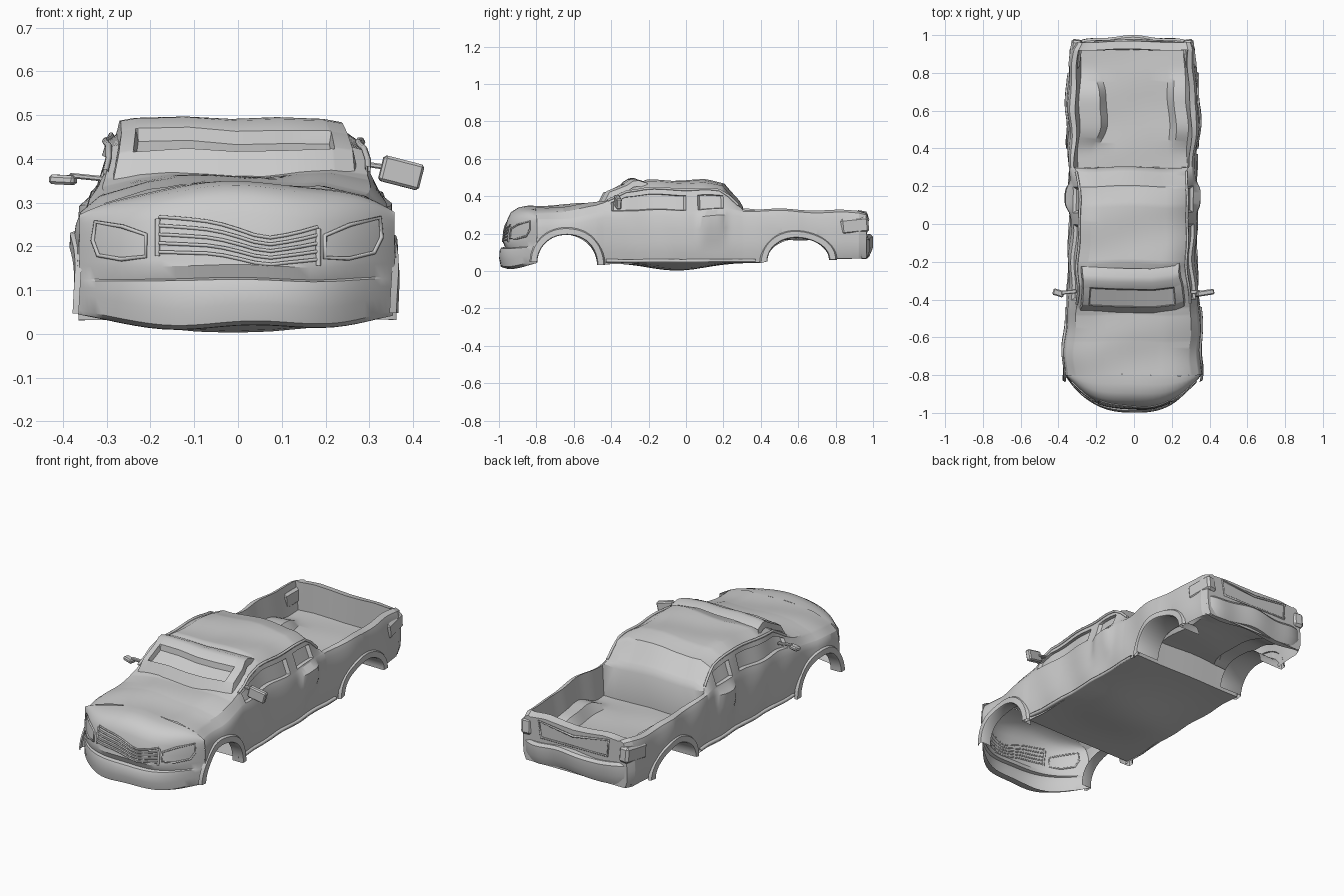
import bpy, bmesh, math
from math import sin, cos, pi, exp

if "Cube" in bpy.data.objects:
    bpy.data.objects.remove(bpy.data.objects["Cube"])

def dent(p):
    """Gentle crumple shared by every part."""
    x, y, z = p
    up = min(1, max(0, z / 0.3))
    return (x - 0.006 + 0.005 * sin(13 * y + 1) * up + 0.004 * sin(24 * y + 9 * z),
            y + 0.005 * sin(14 * x + 2) * up,
            z + up * (0.006 * sin(17 * x + 5 * y) + 0.004 * sin(19 * y - 6 * x)))

def finish(name, bm, angle=32):
    me = bpy.data.meshes.new(name)
    bm.to_mesh(me)
    bm.free()
    ob = bpy.data.objects.new(name, me)
    bpy.context.collection.objects.link(ob)
    bpy.ops.object.select_all(action='DESELECT')
    ob.select_set(True)
    bpy.context.view_layer.objects.active = ob
    bpy.ops.object.shade_smooth_by_angle(angle=math.radians(angle))
    return ob

def loft(name, rows, cap_last=False, flip=False):
    """Skin a grid of points; optionally close the last row."""
    bm = bmesh.new()
    v = [[bm.verts.new(dent(p)) for p in r] for r in rows]
    for a, b in zip(v, v[1:]):
        for i in range(len(a) - 1):
            bm.faces.new((a[i], b[i], b[i + 1], a[i + 1]))
    if cap_last:
        bm.faces.new(v[-1])
    if flip:
        bmesh.ops.reverse_faces(bm, faces=bm.faces[:])
    return finish(name, bm)

def box(name, loc, size, rot=(0, 0, 0), bevel=0.006):
    bpy.ops.mesh.primitive_cube_add(size=1, location=loc, rotation=rot)
    ob = bpy.context.object
    ob.name = name
    ob.scale = size
    bpy.ops.object.transform_apply(location=False, rotation=False, scale=True)
    m = ob.modifiers.new("bevel", 'BEVEL')
    m.width = bevel
    return ob

def rod(name, pts, radius=0.004, closed=False):
    cu = bpy.data.curves.new(name, 'CURVE')
    cu.dimensions = '3D'
    cu.bevel_depth = radius
    cu.bevel_resolution = 1
    sp = cu.splines.new('POLY')
    sp.points.add(len(pts) - 1)
    for q, p in zip(sp.points, pts):
        q.co = (*dent(p), 1)
    sp.use_cyclic_u = closed
    ob = bpy.data.objects.new(name, cu)
    bpy.context.collection.objects.link(ob)

def lin(table, t):
    """Linear lookup in rows sorted by their first value."""
    if t <= table[0][0]:
        return table[0][1:]
    for a, b in zip(table, table[1:]):
        if t <= b[0]:
            k = (t - a[0]) / (b[0] - a[0])
            return [p + (q - p) * k for p, q in zip(a[1:], b[1:])]
    return table[-1][1:]

# Body stations: y, half width, belt z, shoulder x, shoulder z, inner x, top z
BODY = [(-0.80, .36, .265, .30, .303, .20, .345), (-0.62, .36, .28, .305, .32, .2, .352),
        (-0.48, .352, .305, .305, .345, .22, .365), (-0.44, .348, .315, .30, .36, .22, .375),
        (-0.32, .342, .32, .29, .425, .23, .44), (-0.2, .337, .32, .287, .44, .23, .482),
        (0.1, .335, .322, .282, .44, .22, .482), (0.2, .335, .322, .282, .425, .22, .465),
        (0.28, .335, .32, .29, .35, .23, .375), (0.30, .335, .318, .30, .335, .24, .34),
        (0.302, .335, .318, .305, .328, .29, .17), (0.6, .348, .312, .305, .322, .285, .17),
        (0.92, .328, .312, .29, .322, .27, .17), (0.923, .328, .312, .29, .322, .27, .322),
        (0.965, .31, .305, .275, .312, .265, .312)]
BOTTOM = [(-0.8, .05), (-0.45, .035), (-0.1, .045), (0.4, .045), (0.45, .06), (1, .068)]
ARCHES = {"front": (-0.635, .16, .195, .05), "rear": (0.6, .165, .175, .13)}

def bottom(y):
    b = lin(BOTTOM, y)[0]
    for c, r, top, _ in ARCHES.values():
        k = 1 - ((y - c) / r) ** 2
        if k > 0:
            b = b + (top - b) * k ** 0.5
    return b

def half_section(y, side):
    w, belt, sx, sz, ix, top = lin(BODY, y)
    b = bottom(y)
    glass = 0.016 if -0.39 < y < 0.0 or 0.07 < y < 0.2 else 0
    bulge = 0.025 * exp(-((y - 0.14) / 0.07) ** 4)
    half = [(w - .012, b), (w, max(b + .003, .1)), (w + .004, max(b + .006, .16)),
            (w + bulge, max(b + .03, .225)), (w - .003 + bulge, belt - .03), (w - .014, belt)]
    for f, g in ((.08, 0), (.11, glass), (.74, glass), (.77, 0), (1, 0)):
        half.append((w - .014 + (sx - w + .014) * f - g, belt + (sz - belt) * f))
    # wheel humps swelling out of the bed floor, the left one pushed inwards
    hump = .05 * exp(-((y - .6) / .17) ** 4) if .302 < y < .921 else 0
    push = .05 * (hump / .05) if side < 0 else 0
    half += [(ix, top - .006 + hump), (ix * .78 - push, top - .004 + hump),
             (ix * .66 - push, top - .002), (ix * .3, top - .001)]
    return [(side * x, y, z) for x, z in half]

def section(y):
    return half_section(y, 1) + [(0, y, lin(BODY, y)[5])] + half_section(y, -1)[::-1]

# Main shell: fenders, hood, cab, open bed and tailgate
ys = {round(-0.80 + i * 0.0125, 4) for i in range(142)} | {r[0] for r in BODY}
loft("body_shell", [section(y) for y in sorted(ys) if y <= 0.965], cap_last=True)

# Nose: bumper and front fascia wrapped round a curved plan, running back into the hood
NOSE = [(.012, .06), (.013, .04), (.022, .008), (.06, 0), (.105, .002), (.122, .01), (.126, .03),
        (.155, .018), (.17, .022), (.215, .027), (.27, .042), (.305, .06), (.33, .10), (.342, .15), (.345, .20)]

def nose(x, z, back=None, out=0):
    back = lin(NOSE[1:], z)[0] if back is None else back
    k = abs(x) / .36
    hood = .345 - .075 * k ** 3
    y = -1 + back - out + .2 * k ** 2.6 * (1 - back / .20)
    if z > .155:
        z = .155 + (z - .155) * (hood - .155) / .19
    elif z < .07:
        z += .025 * k * k + .007 * sin(16 * x + 1)
    return (x, y, z)

xs = [.36 * sin(pi / 2 * i / 16) for i in range(16, -17, -1)]
loft("front_fascia", [[nose(x, z, b) for x in xs] for z, b in NOSE])

# Grille: sagging slats between two posts
for n in range(5):
    k = n / 4
    path = [(-.175, .275 - .085 * k), (-.05, .25 - .07 * k), (.065, .215 - .06 * k),
            (.13, .232 - .065 * k), (.188, .255 - .08 * k)]
    fine = [(-.175 + i * .0363, lin(path, -.175 + i * .0363)[0]) for i in range(11)]
    rod("grille_slat", [nose(x, z, out=.002) for x, z in fine], .0045)
for x, z0 in ((-.178, .18), (.19, .16)):
    rod("grille_post", [nose(x, z0 + i * .03, out=.002) for i in range(4)], .006)

# Headlight surrounds
for s in (-1, 1):
    outline = [(.205, .18), (.26, .175), (.315, .19), (.33, .24), (.325, .30), (.26, .265), (.205, .235)]
    rod("headlight_rim", [nose(s * x, z, out=.003) for x, z in outline], .005, True)

# Wheel-arch flares with inward lips, deeper at the rear
for name, (c, r, top, depth) in ARCHES.items():
    for s in (-1, 1):
        rows = []
        for i in range(25):
            a = pi * i / 24
            def at(x, grow):
                y = c - (r + grow) * cos(a)
                base = lin(BOTTOM, y)[0] - .004
                return (s * x, y, base + (top + grow - base) * sin(a))
            w = lin(BODY, c - r * cos(a))[0]
            rows.append([at(w - .005, .042), at(w + .010, .034), at(w + .012, .004),
                         at(w + .005, 0), at(w - depth, 0)])
        loft(name + "_arch_flare", rows, flip=s < 0)

# Underbody floor, sagging in the middle
floor = [[(x * .337, y, .045 - .043 * (1 - x * x) * exp(-((y + .05) / .22) ** 2))
          for x in (-1, -.75, -.5, -.25, 0, .25, .5, .75, 1)]
         for y in [-.46 + i * .055 for i in range(17)]]
floor.append([(x, .44, .168) for x, y, z in floor[-1]])
loft("underbody_floor", floor)

# Collapsed windscreen surround with a sunken narrow pane
SCREEN = [(-.465, .355, .285), (-.455, .375, .283), (-.43, .425, .275), (-.425, .43, .275),
          (-.34, .468, .268), (-.335, .47, .268), (-.30, .492, .263), (-.27, .494, .262), (-.225, .478, .265)]
cols = (-1, -.97, -.85, -.83, -.4, 0, .4, .8, .82, .97, 1)
rows = []
for j, (y, z, w) in enumerate(SCREEN):
    row = []
    for i, f in enumerate(cols):
        sunk = .028 if j in (3, 4) and 3 <= i <= 7 else 0
        edge = .03 if abs(f) == 1 else 0
        row.append((f * w - .004, y + .03 * f * f - .015 + .008 * sin(8 * f),
                    z - sunk - edge - .012 * f * f))
    rows.append(row)
loft("windscreen_surround", rows, flip=True)

# Bent door mirrors
box("left_mirror", (-.40, -.365, .352), (.06, .035, .022), (0, .05, -.3))
box("left_mirror_arm", (-.345, -.36, .358), (.08, .02, .012), (0, .1, .1), .003)
box("right_mirror", (.373, -.365, .368), (.095, .03, .06), (0, .25, .15))
box("right_mirror_arm", (.31, -.36, .385), (.08, .02, .012), (0, .15, 0), .003)

# Rear bumper: wavy swept section wrapping the corners
rows = []
for i in range(25):
    x = -.318 + .636 * i / 24
    k = abs(x) / .318
    y = .998 - .045 * k ** 5 - .012 * sin(11 * x) ** 2
    dz = .01 * sin(17 * x + 1)
    rows.append([(x, .94, .072 + dz), (x, y - .018, .075 + dz), (x, y, .12 + dz),
                 (x, y, .175 + dz), (x, y - .012, .19 + dz), (x, .94, .195 + dz)])
loft("rear_bumper", rows, flip=True)

# Tailgate panel rim and tail lamps
rod("tailgate_rim", [(-.2, .97, .21), (.2, .97, .21), (.21, .969, .295), (0, .97, .28),
                     (-.21, .969, .295)], .006, True)
for s in (-1, 1):
    box("tail_lamp", (s * .302 - .008, .90, .242), (.06, .15, .085), (.1, 0, s * .13), .012)

# Roof drip rails and sill strips
for s in (-1, 1):
    rod("roof_rail", [(s * (lin(BODY, y)[2] + .002), y, lin(BODY, y)[3] + .004)
                      for y in [-.42 + i * .05 for i in range(15)]], .007)
    rod("sill_strip", [(s * (lin(BODY, y)[0] - .004), y, .055)
                       for y in [-.43 + i * .08 for i in range(11)]], .010)
